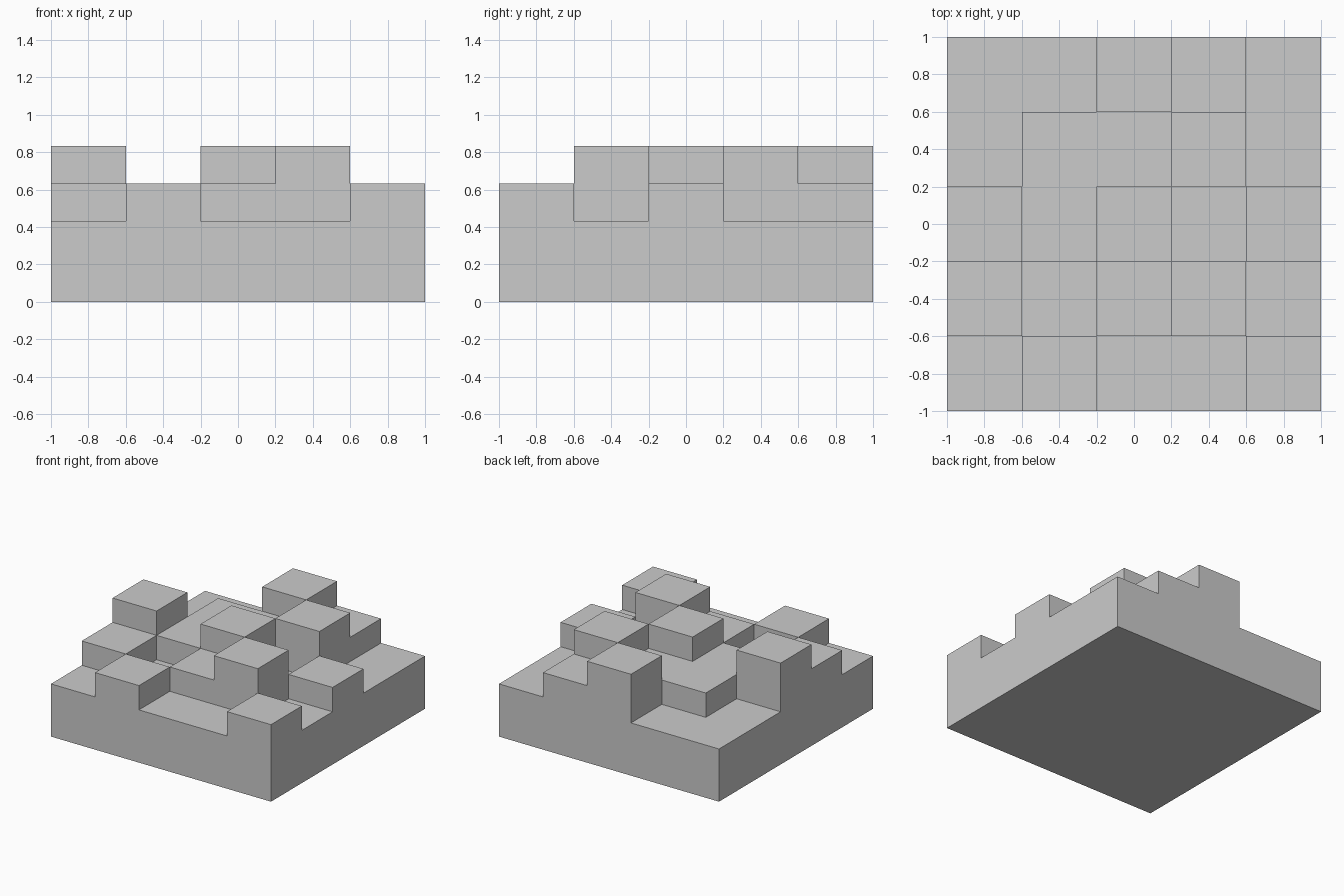
import bpy
import bmesh

if "Cube" in bpy.data.objects:
    bpy.data.objects.remove(bpy.data.objects["Cube"])

# Step level of each cell, front row first, left to right
LEVELS = ["01001",
          "10120",
          "21201",
          "01120",
          "00210"]
N, CELL, BASE, STEP = 5, 0.4, 0.433, 0.2


def height(i, j):
    if 0 <= i < N and 0 <= j < N:
        return BASE + STEP * int(LEVELS[j][i])
    return 0.0


bm = bmesh.new()


def quad(*points):
    bm.faces.new([bm.verts.new(p) for p in points])


for j in range(N):
    for i in range(N):
        x, y, h = -1 + i * CELL, -1 + j * CELL, height(i, j)
        corners = [(x, y), (x + CELL, y), (x + CELL, y + CELL), (x, y + CELL)]
        # Flat top of the block
        quad(*[(*c, h) for c in corners])
        # Walls down to each lower neighbour or to the ground
        for k, (di, dj) in enumerate([(0, -1), (1, 0), (0, 1), (-1, 0)]):
            low = height(i + di, j + dj)
            if low < h - 1e-4:
                a, b = corners[k], corners[(k + 1) % 4]
                quad((*a, low), (*b, low), (*b, h), (*a, h))

# Underside
quad((-1, -1, 0), (-1, 1, 0), (1, 1, 0), (1, -1, 0))
bmesh.ops.remove_doubles(bm, verts=bm.verts, dist=1e-4)

mesh = bpy.data.meshes.new("stepped_terrain")
bm.to_mesh(mesh)
bm.free()
bpy.context.collection.objects.link(bpy.data.objects.new("stepped_terrain", mesh))
